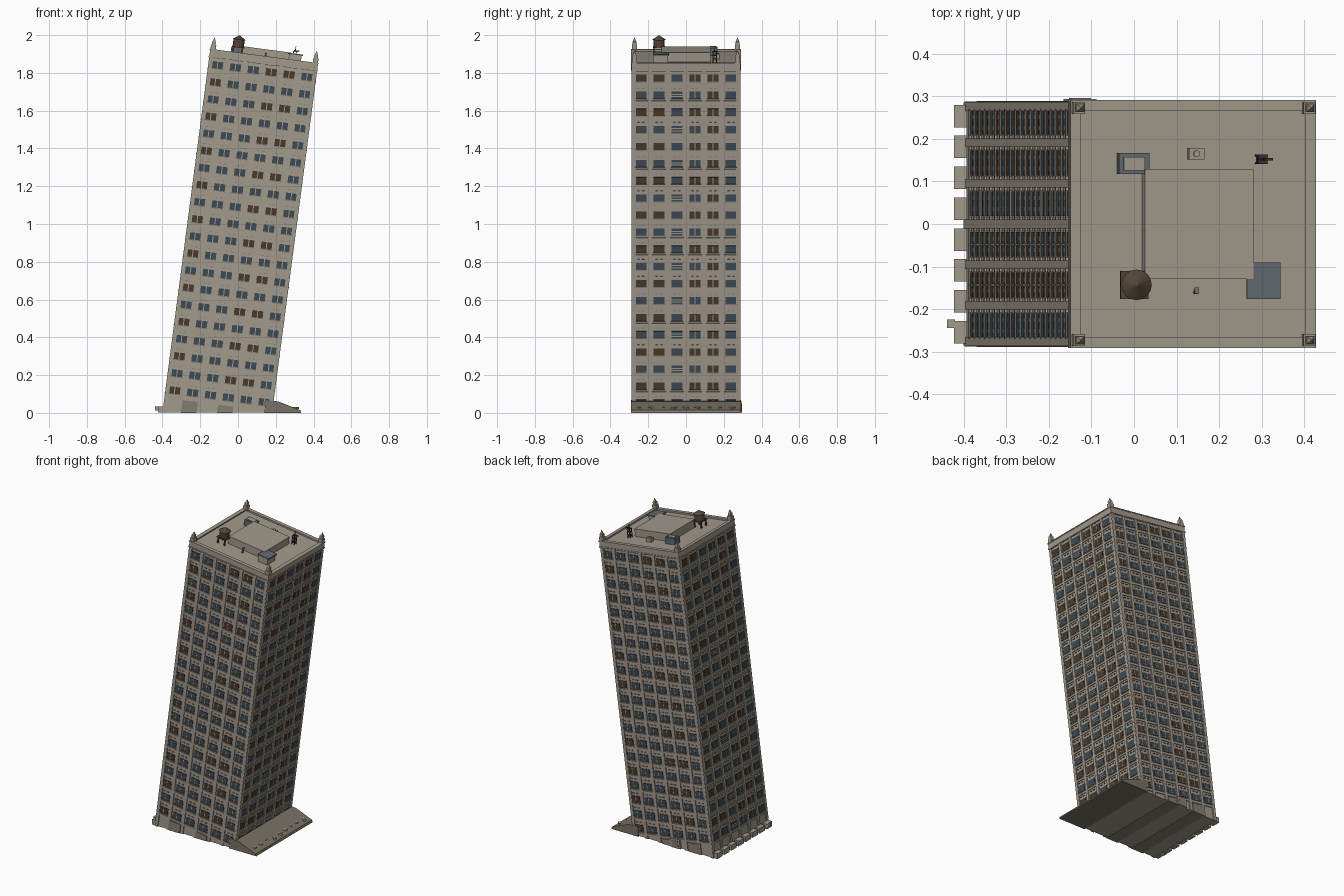
import bpy, bmesh, math, random
from mathutils import Matrix, Vector

cube = bpy.data.objects.get("Cube")
if cube:
    bpy.data.objects.remove(cube, do_unlink=True)
random.seed(4)

LEAN = math.radians(7.5)
TILT = Matrix.Translation((-0.11, 0, 0)) @ Matrix.Rotation(LEAN, 4, 'Y')
FLAT = Matrix.Identity(4)
ROOF, TOP, HALF, PITCH = 1.893, 1.906, 0.288, 0.0955
ROWS, COLS, FLOOR, FIRST = 20, 6, 0.0914, 0.089


def material(name, rgb):
    m = bpy.data.materials.new(name)
    m.use_nodes = True
    m.diffuse_color = (*rgb, 1)
    bsdf = m.node_tree.nodes["Principled BSDF"]
    bsdf.inputs["Base Color"].default_value = (*rgb, 1)
    bsdf.inputs["Roughness"].default_value = 0.8
    return m


STONE = material("beige stone", (0.36, 0.32, 0.26))
SHADE = material("dark stone", (0.23, 0.205, 0.165))
GLASS = material("blue glass", (0.045, 0.07, 0.09))
BROWN = material("brown glass", (0.065, 0.042, 0.026))
EARTH = material("broken pavement", (0.19, 0.165, 0.13))
WOOD = material("tank wood", (0.085, 0.06, 0.04))
METAL = material("grey metal", (0.12, 0.145, 0.165))
DARK = material("dark iron", (0.03, 0.03, 0.03))


def box(bm, center, size, m=FLAT):
    """Add a box given its centre and full size."""
    bmesh.ops.create_cube(bm, size=1, matrix=m @ Matrix.Translation(center) @ Matrix.Diagonal((*size, 1)))


def cone(bm, center, r1, r2, depth, sides, turn=0.0):
    bmesh.ops.create_cone(bm, cap_ends=True, segments=sides, radius1=r1, radius2=r2, depth=depth,
                          matrix=Matrix.Translation(center) @ Matrix.Rotation(turn, 4, 'Z'))


def finish(name, bm, mat, place=TILT, cut=None):
    """Place the mesh, trim it at ground height and make the object."""
    bm.transform(place)
    if cut is not None:
        r = bmesh.ops.bisect_plane(bm, geom=bm.verts[:] + bm.edges[:] + bm.faces[:],
                                   plane_co=(0, 0, cut), plane_no=(0, 0, 1), clear_inner=True)
        edges = [e for e in r["geom_cut"] if isinstance(e, bmesh.types.BMEdge)]
        if edges:
            bmesh.ops.holes_fill(bm, edges=edges, sides=0)
    bmesh.ops.recalc_face_normals(bm, faces=bm.faces[:])
    mesh = bpy.data.meshes.new(name)
    bm.to_mesh(mesh)
    bm.free()
    mesh.materials.append(mat)
    ob = bpy.data.objects.new(name, mesh)
    bpy.context.collection.objects.link(ob)
    return ob


# Tower core
bm = bmesh.new()
core = 2 * HALF - 0.012
box(bm, (0, 0, (ROOF - 0.15) / 2), (core, core, ROOF + 0.15))
finish("tower_body", bm, STONE, cut=0.002)

# Passages through the ground floor
bm = bmesh.new()
for u in (-0.15, 0.04):
    box(bm, (u, 0, -0.03), (0.082, 2 * HALF + 0.001, 0.146))
finish("ground_floor_passages", bm, SHADE, cut=0.0)

# Four facades: piers, ledges and windows
piers, ledges, sills = bmesh.new(), bmesh.new(), bmesh.new()
blue, brown, trim = bmesh.new(), bmesh.new(), bmesh.new()
for side in range(4):
    turn = Matrix.Rotation(side * math.pi / 2, 4, 'Z')
    for i in range(COLS + 1):
        s = max(-0.276, min(0.276, (i - COLS / 2) * PITCH))
        box(piers, (s, -HALF + 0.005, 0.87), (0.02, 0.01, 2.04), turn)
    for r in range(ROWS):
        v = FIRST + r * FLOOR
        box(ledges, (0, -HALF + 0.004, v - 0.036), (2 * HALF - 0.006, 0.007, 0.012), turn)
        for c in range(COLS):
            s = (c - (COLS - 1) / 2) * PITCH
            if side % 2 == 0:
                warm = c == 0 if r % 2 == 0 else c in (3, 4)
            else:
                warm = (c in (0, 1, 3, 4)) if r % 2 else c == 4
            box(brown if warm else blue, (s, -HALF + 0.005, v), (0.058, 0.006, 0.037), turn)
            box(sills, (s, -HALF + 0.003, v - 0.021), (0.064, 0.009, 0.004), turn)
            if side % 2 == 0 or c in (3, 4):
                box(trim, (s, -HALF + 0.004, v), (0.005, 0.007, 0.037), turn)
            if side % 2 and c == 2 and r % 2 == 0:
                for k in (-0.008, 0.004):
                    box(trim, (s, -HALF + 0.004, v + k), (0.058, 0.007, 0.005), turn)
            # small bracket pair over each window
            for k in (-0.013, 0.013):
                box(sills, (s + k, -HALF + 0.004, v + 0.036), (0.012, 0.008, 0.004), turn)
finish("facade_piers", piers, STONE, cut=0.001)
finish("floor_ledges", ledges, STONE, cut=0.001)
finish("window_sills", sills, SHADE, cut=0.001)
finish("blue_windows", blue, GLASS, cut=0.001)
finish("brown_windows", brown, BROWN, cut=0.001)
finish("window_bars", trim, STONE, cut=0.001)

# Cornice and parapet
bm = bmesh.new()
for side in range(4):
    turn = Matrix.Rotation(side * math.pi / 2, 4, 'Z')
    box(bm, (0, -HALF + 0.008, (1.862 + TOP) / 2), (2 * HALF, 0.016, TOP - 1.862), turn)
    box(bm, (0, -HALF + 0.007, 1.866), (2 * HALF + 0.006, 0.02, 0.008), turn)
    box(bm, (0, -HALF + 0.009, TOP - 0.003), (2 * HALF + 0.006, 0.024, 0.006), turn)
finish("parapet", bm, STONE)

# Corner finials
bm = bmesh.new()
for x in (-0.273, 0.273):
    for y in (-0.273, 0.273):
        box(bm, (x, y, 1.915), (0.028, 0.028, 0.03))
        box(bm, (x, y, 1.938), (0.02, 0.02, 0.018))
        cone(bm, (x, y, 1.957), 0.013, 0.001, 0.024, 4, math.pi / 4)
finish("corner_finials", bm, STONE)

# Rooftop penthouse
bm = bmesh.new()
box(bm, (0.01, 0, 1.917), (0.258, 0.258, 0.05))
finish("penthouse", bm, STONE)

# Water tank on a legged platform
bm = bmesh.new()
tx, ty = -0.143, -0.143
for x in (-0.024, 0.024):
    for y in (-0.024, 0.024):
        box(bm, (tx + x, ty + y, 1.912), (0.008, 0.008, 0.044))
box(bm, (tx, ty, 1.934), (0.066, 0.066, 0.006))
cone(bm, (tx, ty, 1.956), 0.03, 0.03, 0.042, 16)
cone(bm, (tx, ty, 1.986), 0.036, 0.001, 0.022, 16)
finish("water_tank", bm, WOOD)

# Stair hut with a metal roof
bm = bmesh.new()
box(bm, (0.163, -0.135, 1.912), (0.066, 0.08, 0.042))
finish("stair_hut", bm, STONE)
bm = bmesh.new()
box(bm, (0.163, -0.133, 1.936), (0.08, 0.086, 0.007))
finish("stair_hut_roof", bm, METAL)

# Cooling unit, vent and small pipe
bm = bmesh.new()
box(bm, (-0.143, 0.142, 1.914), (0.072, 0.05, 0.04))
finish("cooling_unit", bm, METAL)
bm = bmesh.new()
box(bm, (-0.143, 0.142, 1.935), (0.05, 0.032, 0.005))
box(bm, (0.007, 0.165, 1.905), (0.036, 0.026, 0.026))
cone(bm, (0.007, 0.165, 1.92), 0.008, 0.008, 0.008, 10)
finish("roof_vents", bm, STONE)
bm = bmesh.new()
cone(bm, (0.007, -0.16, 1.906), 0.005, 0.005, 0.03, 8)
box(bm, (0.007, -0.156, 1.921), (0.01, 0.014, 0.007))
finish("roof_pipe", bm, SHADE)

# Lattice antenna
bm = bmesh.new()
for x in (-0.009, 0.009):
    for y in (-0.009, 0.009):
        box(bm, (0.16 + x, 0.152 + y, 1.922), (0.004, 0.004, 0.06))
for z in (1.91, 1.93, 1.95):
    box(bm, (0.16, 0.152, z), (0.022, 0.022, 0.003))
box(bm, (0.16, 0.152, 1.962), (0.004, 0.004, 0.03))
box(bm, (0.168, 0.152, 1.955), (0.03, 0.005, 0.005))
finish("antenna", bm, DARK)

# Rear entrance
bm = bmesh.new()
box(bm, (-0.02, HALF, 0.018), (0.07, 0.012, 0.075))
finish("rear_entrance", bm, STONE, cut=0.001)
bm = bmesh.new()
box(bm, (-0.02, HALF + 0.005, 0.01), (0.046, 0.006, 0.07))
finish("rear_door", bm, SHADE, cut=0.001)

# Pavement pushed up on the sinking side
bm = bmesh.new()
profile = [(0.14, 0), (0.335, 0), (0.33, 0.014), (0.215, 0.06), (0.145, 0.068)]
face = bm.faces.new([bm.verts.new((x, -0.291, z)) for x, z in profile])
ext = bmesh.ops.extrude_face_region(bm, geom=[face])
bmesh.ops.translate(bm, vec=(0, 0.582, 0), verts=[v for v in ext["geom"] if isinstance(v, bmesh.types.BMVert)])
finish("raised_pavement", bm, EARTH, FLAT)

# Loose rubble on the pavement
bm = bmesh.new()
for i in range(9):
    y = -0.25 + i * 0.062
    spin = Matrix.Translation((random.uniform(0.28, 0.31), y, 0.026)) @ Matrix.Rotation(random.uniform(0, 3), 4, 'Z')
    box(bm, (0, 0, 0), (0.03, 0.016, 0.012), spin)
finish("rubble", bm, STONE, FLAT)

# Torn foundation blocks on the lifted side
bm = bmesh.new()
for i in range(8):
    box(bm, (-0.408, -0.254 + i * 0.0725, 0.018), (0.03, 0.053, 0.034))
box(bm, (-0.43, -0.234, 0.024), (0.018, 0.02, 0.022))
finish("foundation_blocks", bm, STONE, FLAT)
